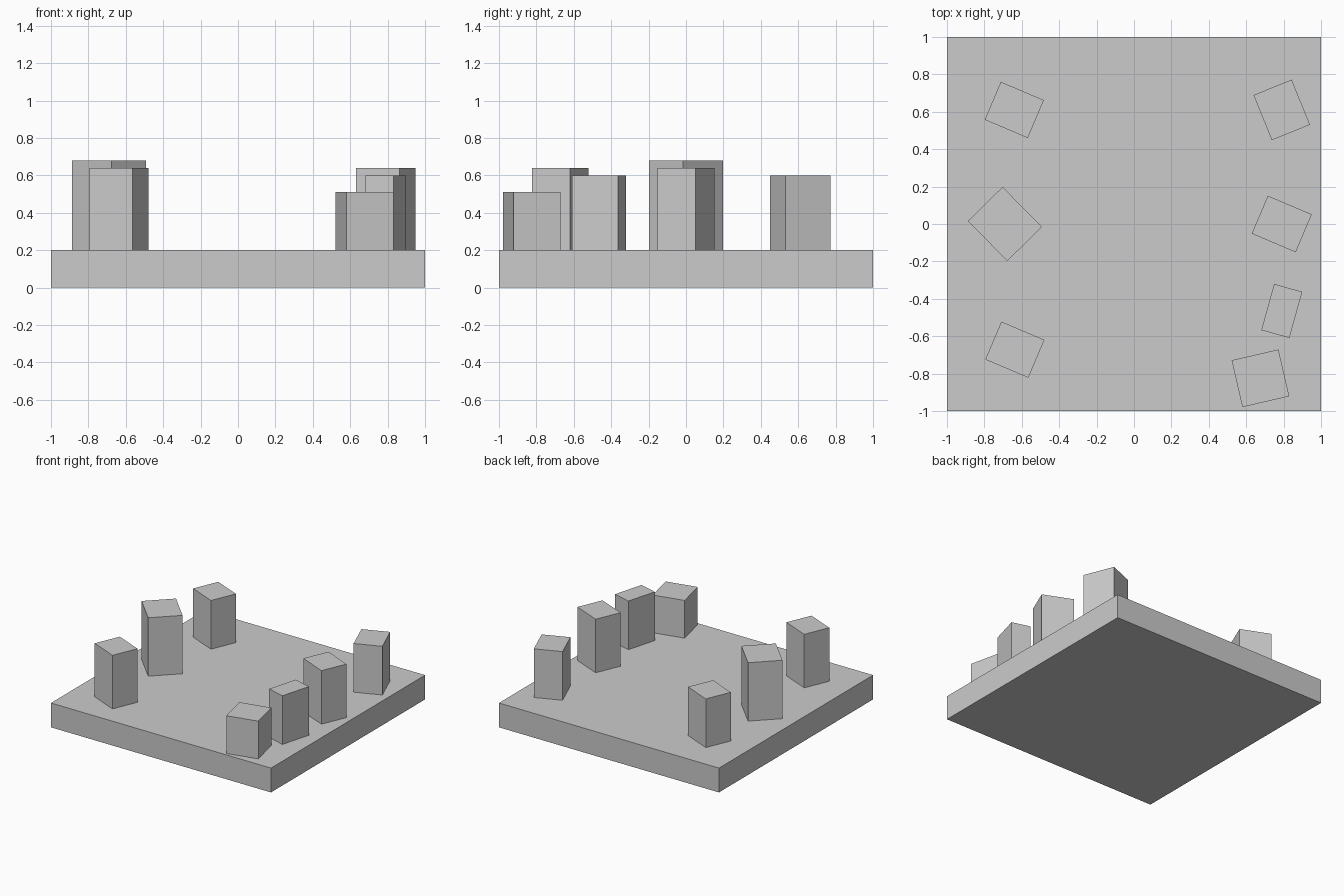
import bpy
from math import radians

if "Cube" in bpy.data.objects:
    bpy.data.objects.remove(bpy.data.objects["Cube"])


def box(name, x, y, z0, z1, width, depth, angle=0):
    bpy.ops.mesh.primitive_cube_add(size=1, location=(x, y, (z0 + z1) / 2),
                                    rotation=(0, 0, radians(angle)))
    ob = bpy.context.object
    ob.name = name
    ob.scale = (width, depth, z1 - z0)
    return ob


# Square base slab
BASE_TOP = 0.2
box("base_slab", 0, 0, 0, BASE_TOP, 2, 2)

# Standing blocks: name, x, y, top height, width, depth, turn in degrees
blocks = [
    ("left_back_block", -0.64, 0.61, 0.60, 0.25, 0.22, -23),
    ("left_middle_block", -0.69, 0.0, 0.68, 0.30, 0.26, -45.5),
    ("left_front_block", -0.637, -0.672, 0.64, 0.25, 0.22, -23),
    ("right_back_block", 0.79, 0.61, 0.60, 0.22, 0.26, 22),
    ("right_middle_block", 0.79, 0.0, 0.64, 0.255, 0.22, -23),
    ("right_narrow_block", 0.79, -0.465, 0.60, 0.156, 0.256, -15.5),
    ("right_front_block", 0.676, -0.825, 0.51, 0.257, 0.257, 13),
]
for name, x, y, top, width, depth, angle in blocks:
    box(name, x, y, BASE_TOP, top, width, depth, angle)
